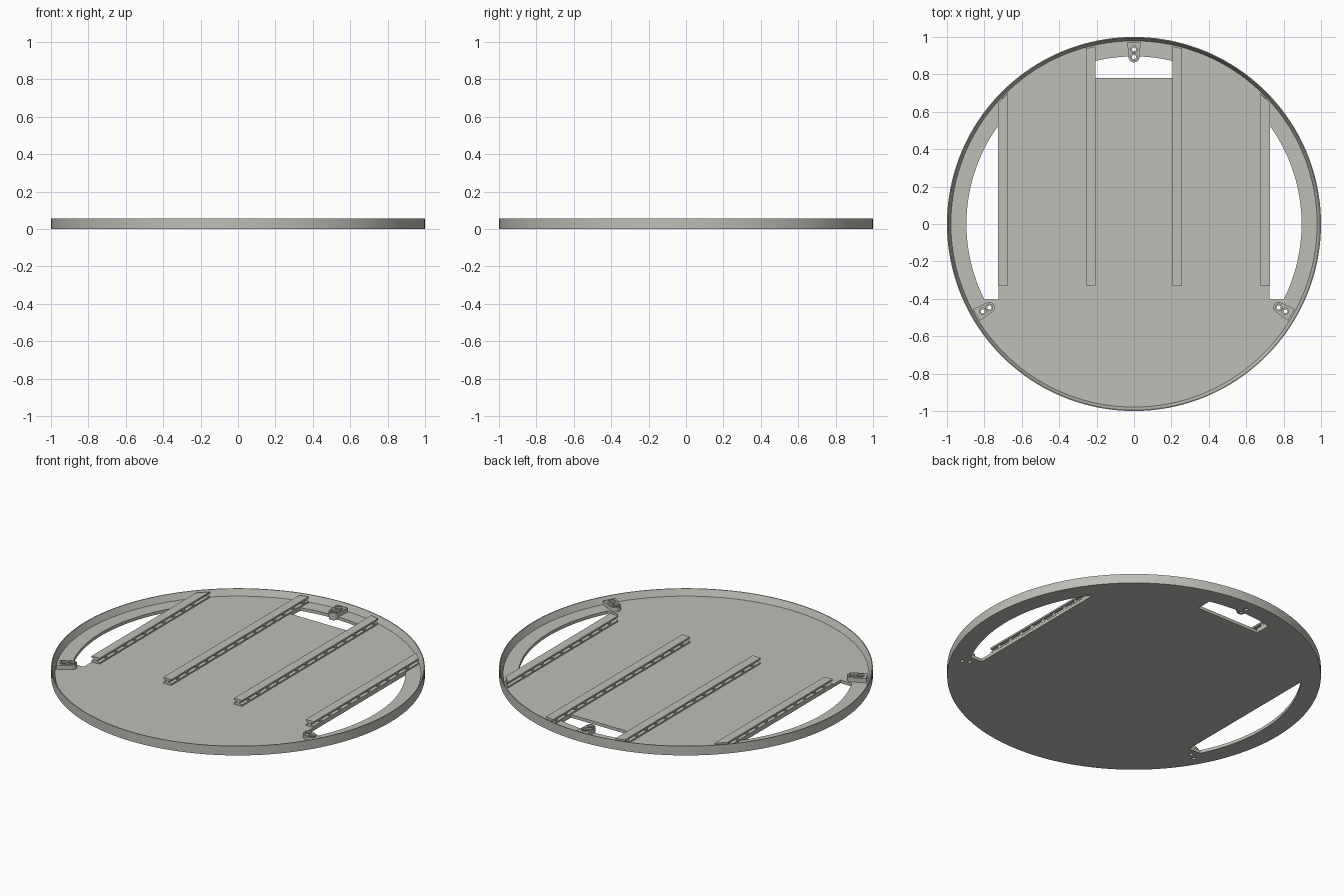
import bpy, bmesh, math

if "Cube" in bpy.data.objects:
    bpy.data.objects.remove(bpy.data.objects["Cube"])

FLOOR, TOP = 0.018, 0.055
RING_R = 0.896          # inner radius of the outer ring beside the openings
RAIL_R = 0.972          # rails end on this circle

grey = bpy.data.materials.new("warm grey")
grey.diffuse_color = (0.52, 0.52, 0.48, 1)
grey.use_nodes = True
grey.node_tree.nodes["Principled BSDF"].inputs["Base Color"].default_value = grey.diffuse_color


def finish(name, bm, smooth=False):
    bmesh.ops.recalc_face_normals(bm, faces=bm.faces)
    me = bpy.data.meshes.new(name)
    bm.to_mesh(me)
    bm.free()
    ob = bpy.data.objects.new(name, me)
    bpy.context.collection.objects.link(ob)
    me.materials.append(grey)
    if smooth:
        select(ob)
        bpy.ops.object.shade_smooth_by_angle(angle=math.radians(30))
    return ob


def select(ob):
    bpy.ops.object.select_all(action='DESELECT')
    ob.select_set(True)
    bpy.context.view_layer.objects.active = ob


def stack(name, loops, smooth=False):
    """Skin equal-length 3D loops and cap both ends."""
    bm = bmesh.new()
    rings = [[bm.verts.new(p) for p in loop] for loop in loops]
    n = len(rings[0])
    for a, b in zip(rings, rings[1:]):
        for i in range(n):
            j = (i + 1) % n
            bm.faces.new((a[i], a[j], b[j], b[i]))
    bm.faces.new(rings[0])
    bm.faces.new(rings[-1])
    return finish(name, bm, smooth)


def prism(name, pts, z0, z1, smooth=False):
    return stack(name, [[(x, y, z) for x, y in pts] for z in (z0, z1)], smooth)


def circle(r, n, cx=0, cy=0):
    return [(cx + r * math.cos(2 * math.pi * i / n),
             cy + r * math.sin(2 * math.pi * i / n)) for i in range(n)]


def arc(r, a0, a1, n, cy=0):
    return [(r * math.cos(a0 + (a1 - a0) * i / n),
             cy + r * math.sin(a0 + (a1 - a0) * i / n)) for i in range(n + 1)]


def boolean(ob, tool, op='DIFFERENCE'):
    select(ob)
    m = ob.modifiers.new("cut", 'BOOLEAN')
    m.object, m.operation, m.solver = tool, op, 'EXACT'
    bpy.ops.object.modifier_apply(modifier=m.name)
    bpy.data.objects.remove(tool)


# Round tray: outer wall, narrow lip, slanted inner wall and floor
tray = stack("tray", [[(x, y, z) for x, y in circle(r, 160)] for r, z in
                      ((1, 0), (1, TOP), (0.995, TOP), (0.979, FLOOR))])

# Side openings, bounded by a straight chord and the ring
for s in (1, -1):
    low = math.asin(-0.405 / RING_R)
    high = math.acos(0.725 / RING_R)
    pts = [(0.725, -0.405)] + arc(RING_R, low, high, 40)
    boolean(tray, prism("side_cutter", [(s * x, y) for x, y in pts], -0.1, 0.1))

# Back opening
half = math.asin(0.205 / RING_R)
pts = [(-0.205, 0.78), (0.205, 0.78)] + arc(RING_R, math.pi / 2 - half, math.pi / 2 + half, 16)
boolean(tray, prism("back_cutter", pts, -0.1, 0.1))
select(tray)
bpy.ops.object.shade_smooth_by_angle(angle=math.radians(25))


# Rails with an I-shaped section and a row of small ribs on both sides
def back_end(x):
    return math.sqrt(RAIL_R ** 2 - x * x)


def rail(name, cx):
    w, t, z0, z1 = 0.026, 0.009, FLOOR - 0.001, 0.053
    a, b = z0 + 0.010, z1 - 0.010
    half_section = [(w, z0), (w, a), (t, a + 0.003), (t, b - 0.003), (w, b), (w, z1)]
    section = half_section + [(-x, z) for x, z in reversed(half_section)]
    front = [(cx + x, -0.33, z) for x, z in section]
    back = [(cx + x, back_end(cx + x), z) for x, z in section]
    ob = stack(name, [front, back])
    last = back_end(abs(cx) + w) - 0.02
    y, i = -0.27, 0
    while y < last:
        rib = [(cx - 0.022, y), (cx + 0.022, y), (cx + 0.022, y + 0.018), (cx - 0.022, y + 0.018)]
        prism(f"{name}_rib_{i}", rib, a - 0.002, b + 0.002)
        y += 0.09
        i += 1
    return ob


for side, s in (("left", -1), ("right", 1)):
    rail(f"{side}_outer_rail", s * 0.7)
    rail(f"{side}_inner_rail", s * 0.231)


# Three brackets: tapered tab, rounded boss and two stepped holes
def bracket(name, angle):
    tab = [(0.036, 0.972), (-0.036, 0.972)] + arc(0.029, math.pi, 2 * math.pi, 14, 0.893)
    ob = prism(name, tab, FLOOR - 0.002, 0.043)
    boss = arc(0.025, 0, math.pi, 14, 0.934) + arc(0.025, math.pi, 2 * math.pi, 14, 0.893)
    boolean(ob, prism("boss", boss, 0.002, 0.048), 'UNION')
    for y in (0.893, 0.934):
        boolean(ob, prism("hole", circle(0.011, 20, 0, y), -0.1, 0.1))
        boolean(ob, prism("counterbore", circle(0.018, 20, 0, y), 0.038, 0.1))
    select(ob)
    bpy.ops.object.shade_smooth_by_angle(angle=math.radians(30))
    ob.rotation_euler.z = angle


for name, deg in (("back", 0), ("left", 120), ("right", -120)):
    bracket(f"{name}_bracket", math.radians(deg))
# Matching screw holes through the tray
for deg in (0, 120, -120):
    for y in (0.893, 0.934):
        a = math.radians(deg + 90)
        boolean(tray, prism("screw_cutter", circle(0.011, 20, y * math.cos(a), y * math.sin(a)), -0.1, 0.1))
